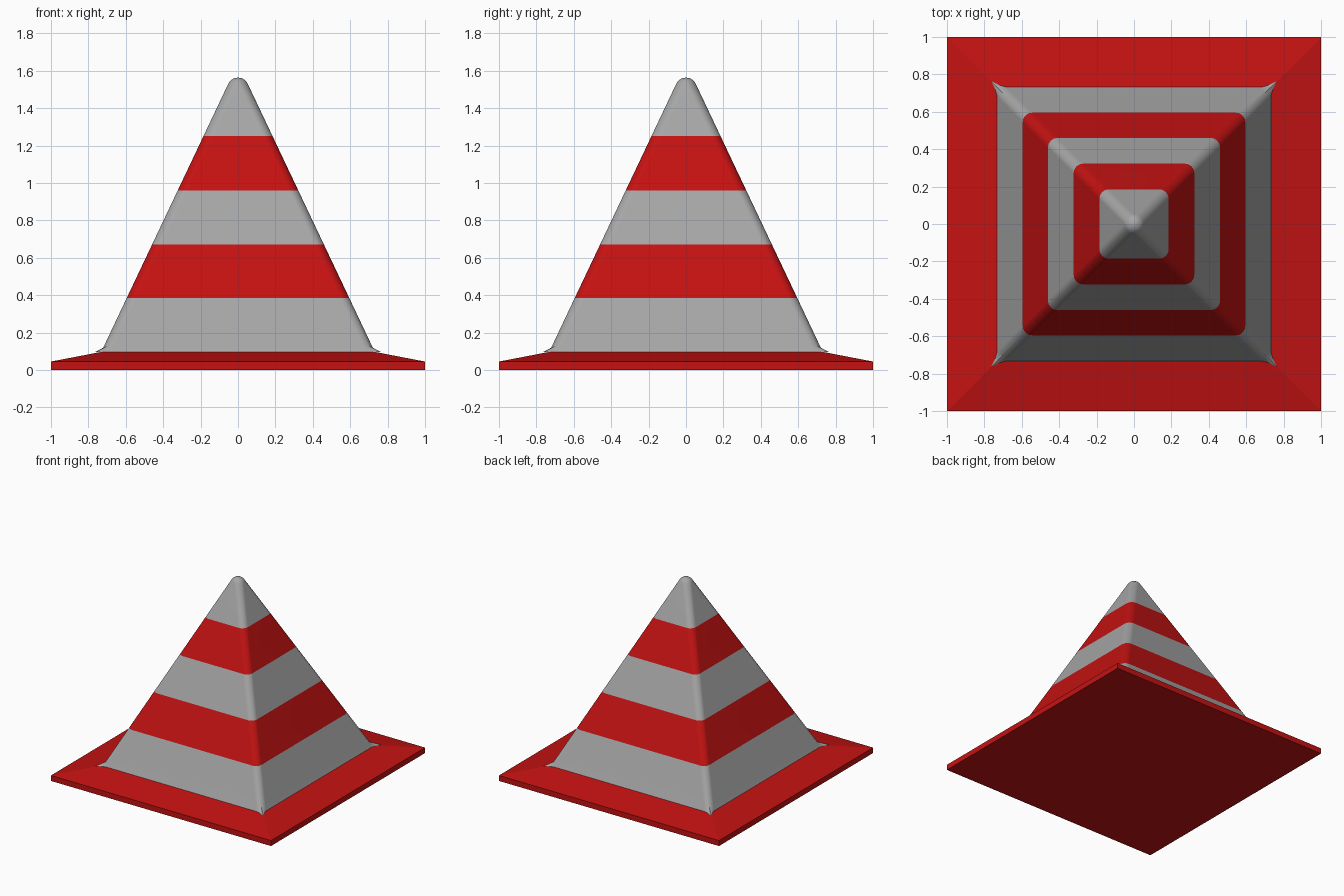
import bpy, bmesh
from math import sin, cos, pi, radians

cube = bpy.data.objects.get("Cube")
if cube:
    bpy.data.objects.remove(cube, do_unlink=True)


def material(name, rgb):
    mat = bpy.data.materials.new(name)
    mat.use_nodes = True
    mat.diffuse_color = (*rgb, 1)
    mat.node_tree.nodes["Principled BSDF"].inputs["Base Color"].default_value = (*rgb, 1)
    return mat


red = material("safety red", (0.55, 0.006, 0.006))
grey = material("stripe grey", (0.38, 0.38, 0.38))

SEGMENTS = 8


def add_ring(bm, half, radius, z, flare=0):
    """Square ring with rounded corners; flare pulls each corner outward."""
    verts = []
    for corner in range(4):
        for i in range(SEGMENTS + 1):
            t = i / SEGMENTS
            a = t * pi / 2
            pull = flare * max(0, 1 - abs(2 * t - 1)) ** 2
            x = half - radius + radius * cos(a) + pull
            y = half - radius + radius * sin(a) + pull
            for _ in range(corner):
                x, y = -y, x
            verts.append(bm.verts.new((x, y, z)))
    return verts


def square(bm, half, z):
    return [bm.verts.new((x * half, y * half, z))
            for x, y in ((1, 1), (-1, 1), (-1, -1), (1, -1))]


def bridge(bm, low, high, slot=0):
    n = len(low)
    for i in range(n):
        j = (i + 1) % n
        bm.faces.new((low[i], low[j], high[j], high[i])).material_index = slot


def finish(bm, name, mats):
    bmesh.ops.recalc_face_normals(bm, faces=bm.faces)
    mesh = bpy.data.meshes.new(name)
    bm.to_mesh(mesh)
    bm.free()
    obj = bpy.data.objects.new(name, mesh)
    bpy.context.collection.objects.link(obj)
    for mat in mats:
        mesh.materials.append(mat)
    return obj


# Base plate with a shallow sloping top
bm = bmesh.new()
rings = [square(bm, 1, 0), square(bm, 1, 0.045), square(bm, 0.73, 0.097)]
for low, high in zip(rings, rings[1:]):
    bridge(bm, low, high)
bm.faces.new(rings[0])
bm.faces.new(rings[-1])
finish(bm, "base_plate", [red])

# Striped pyramid body with rounded edges
APEX, SLOPE, TIP = 1.64, 0.474, 0.058
CENTRE = 1.505
bm = bmesh.new()
previous = add_ring(bm, 0.733, 0.05, 0.096, flare=0.045)
bm.faces.new(previous)
levels = [0.125, 0.385, 0.67, 0.96, 1.25, 1.53]
slots = [1, 1, 0, 1, 0, 1]
for z, slot in zip(levels, slots):
    half = (APEX - z) * SLOPE
    ring = add_ring(bm, half, min(0.05, half * 0.98), z)
    bridge(bm, previous, ring, slot)
    previous = ring

# Domed tip
for angle in (38, 51, 64, 77):
    a = radians(angle)
    half = TIP * cos(a)
    ring = add_ring(bm, half, half * 0.98, CENTRE + TIP * sin(a))
    bridge(bm, previous, ring, 1)
    previous = ring
top = bm.verts.new((0, 0, CENTRE + TIP))
for i, v in enumerate(previous):
    bm.faces.new((v, previous[(i + 1) % len(previous)], top)).material_index = 1
bm.faces.ensure_lookup_table()
bm.faces[0].material_index = 1
body = finish(bm, "striped_body", [red, grey])

# Smooth the rounded edges while keeping the broad sides flat
bpy.ops.object.select_all(action="DESELECT")
body.select_set(True)
bpy.context.view_layer.objects.active = body
bpy.ops.object.shade_smooth_by_angle(angle=radians(40))
weighted = body.modifiers.new("flat sides", "WEIGHTED_NORMAL")
weighted.keep_sharp = True
